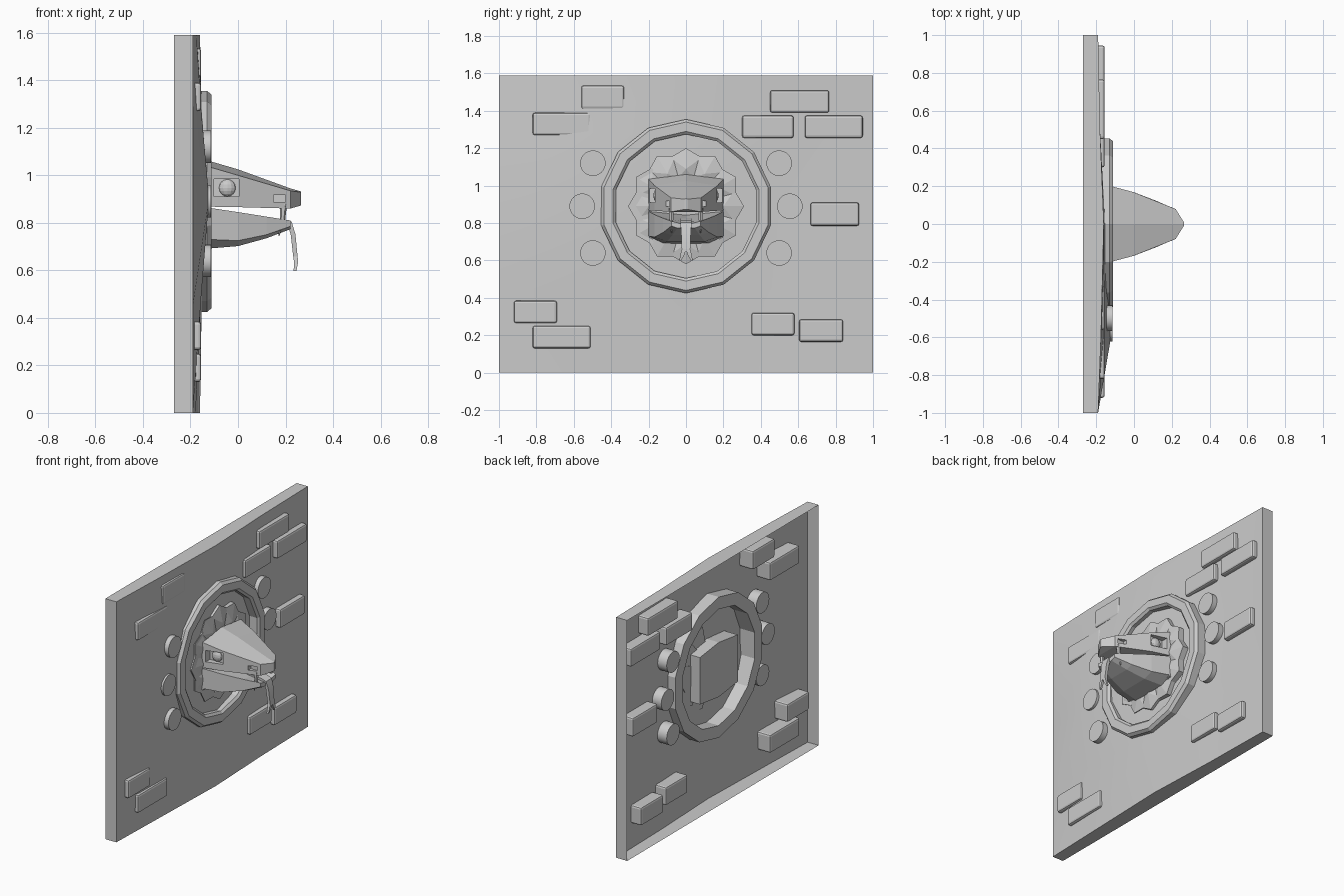
import bpy, bmesh, math
from mathutils import Vector

if "Cube" in bpy.data.objects:
    bpy.data.objects.remove(bpy.data.objects["Cube"])


def make(name, verts, faces, smooth=None, bevel=0):
    me = bpy.data.meshes.new(name)
    me.from_pydata(verts, [], faces)
    bm = bmesh.new()
    bm.from_mesh(me)
    bmesh.ops.recalc_face_normals(bm, faces=bm.faces)
    bm.to_mesh(me)
    bm.free()
    ob = bpy.data.objects.new(name, me)
    bpy.context.collection.objects.link(ob)
    if bevel:
        m = ob.modifiers.new("Bevel", 'BEVEL')
        m.width, m.segments = bevel, 2
    if smooth:
        bpy.ops.object.select_all(action='DESELECT')
        ob.select_set(True)
        bpy.context.view_layer.objects.active = ob
        bpy.ops.object.shade_smooth_by_angle(angle=math.radians(smooth))
    return ob


def loft(name, rings, closed=False, **kw):
    """Skin a list of equal rings; cap the ends unless the rings form a loop."""
    n, k = len(rings[0]), len(rings)
    faces = [(i * n + j, i * n + (j + 1) % n, (i + 1) % k * n + (j + 1) % n, (i + 1) % k * n + j)
             for i in range(k if closed else k - 1) for j in range(n)]
    if not closed:
        faces += [tuple(range(n)), tuple(range((k - 1) * n, k * n))]
    return make(name, [p for r in rings for p in r], faces, **kw)


def box(name, x0, x1, y0, y1, z0, z1, **kw):
    return loft(name, [[(x, y0, z0), (x, y1, z0), (x, y1, z1), (x, y0, z1)] for x in (x0, x1)], **kw)


def mirrored(x, half):
    """Symmetric cross-section ring from a half profile running top centre to bottom centre."""
    return [(x, y, z) for y, z in half] + [(x, -y, z) for y, z in half[-2:0:-1]]


CZ = 0.89
BACK = -0.27

# Wall: open-backed uneven slab
ys = [-1, -.6, 0, .5, 1]
zs = [0, .45, .9, 1.28, 1.59]
depth = [[-.19] * 5,
         [-.178, -.158, -.122, -.155, -.175],
         [-.16, -.153, -.148, -.153, -.16],
         [-.18, -.185, -.19, -.188, -.18],
         [-.19] * 5]
verts = [(depth[i][j], ys[i], zs[j]) for i in range(5) for j in range(5)]
faces = [(i * 5 + j, i * 5 + j + 1, i * 5 + j + 6, i * 5 + j + 5) for i in range(4) for j in range(4)]
edge = [i * 5 for i in range(5)] + [20 + j for j in range(1, 5)] + \
       [i * 5 + 4 for i in (3, 2, 1, 0)] + [3, 2, 1]
verts += [(BACK, verts[e][1], verts[e][2]) for e in edge]
faces += [(edge[i], edge[(i + 1) % 16], 25 + (i + 1) % 16, 25 + i) for i in range(16)]
make("wall", verts, faces, smooth=30)

# Raised bricks
for b in [(-.56, -.33, 1.41, 1.535), (-.82, -.51, 1.27, 1.39), (.45, .765, 1.39, 1.51),
          (.30, .575, 1.255, 1.375), (.635, .945, 1.255, 1.375), (.665, .925, .785, .91),
          (.35, .58, .20, .32), (.605, .84, .165, .285), (-.92, -.69, .265, .385),
          (-.82, -.51, .13, .25)]:
    box("brick", -.26, -.155, *b, bevel=.012)

# Round studs beside the ring
for side, front in ((-1, -.113), (1, -.155)):
    for y, z in ((.498, 1.12), (.555, .89), (.498, .64)):
        loft("stud", [[(x, side * y + .068 * math.cos(a * math.tau / 32), z + .068 * math.sin(a * math.tau / 32))
                       for a in range(32)] for x in (front - .1, front)], smooth=30)

# Fourteen-sided stone ring
prof = [(.465, -.24), (.465, -.13), (.45, -.112), (.40, -.112), (.385, -.125), (.385, -.24)]
loft("ring", [[(x, r * math.sin(a * math.tau / 14), CZ + r * math.cos(a * math.tau / 14)) for r, x in prof]
              for a in range(14)], closed=True)

# Faceted petals around the neck
for k in range(12):
    a = k * math.tau / 12
    s, c = math.sin(a), math.cos(a)
    place = lambda x, t, r: (x, t * c + r * s, CZ - t * s + r * c)
    outline = [(0, .31), (.085, .26), (.05, .14), (-.05, .14), (-.085, .26)]
    back = -.15 - .025 * s
    verts = [place(x, t, r) for x in (back, -.133) for t, r in outline] + [place(-.112, 0, .2)]
    faces = [(i, (i + 1) % 5, 5 + (i + 1) % 5, 5 + i) for i in range(5)]
    faces += [(5 + i, 5 + (i + 1) % 5, 10) for i in range(5)] + [(4, 3, 2, 1, 0)]
    make("petal", verts, faces)

# Neck block running through the wall
loft("neck", [mirrored(x, [(0, 1.055), (.198, 1.03), (.198, .72), (0, .695)]) for x in (-.24, -.115)])

# Upper head
head = loft("upper_head", [mirrored(x, [(0, zt), (w, ze), (w, zb), (0, zb)]) for x, w, zt, ze, zb in [
    (-.12, .2, 1.06, 1.035, .868), (0, .168, 1.025, 1.0, .866),
    (.22, .08, .945, .935, .86), (.265, .008, .932, .928, .873)]])

# Eye sockets and nostrils cut from the head
for side in (-1, 1):
    for x0, x1, ya, z0, z1 in ((-.1, .005, .15, .91, .985), (.15, .2, .08, .888, .918)):
        cutter = box("cutter", x0, x1, *sorted((side * ya, side * .3)), z0, z1)
        m = head.modifiers.new("Cut", 'BOOLEAN')
        m.operation, m.solver, m.object = 'DIFFERENCE', 'EXACT', cutter
        bpy.context.view_layer.objects.active = head
        bpy.ops.object.modifier_apply(modifier=m.name)
        bpy.data.objects.remove(cutter)

# Eyes
for side in (-1, 1):
    bpy.ops.mesh.primitive_uv_sphere_add(segments=12, ring_count=8, radius=1, location=(-.045, side * .152, .947))
    eye = bpy.context.object
    eye.name = "eye"
    eye.scale = (.035, .022, .036)

# Lower jaw with a hollowed top
loft("lower_jaw", [mirrored(x, [(0, zt - .02), (w, zt), (w, ze), (w * .6, zb), (0, zb)]) for x, w, zt, ze, zb in [
    (-.12, .2, .863, .73, .692), (0, .168, .845, .725, .702),
    (.12, .122, .826, .75, .735), (.22, .078, .81, .785, .773)]])

# Fangs
for side in (-1, 1):
    loft("fang", [[(x + r * math.cos(a * math.tau / 6), side * .078 + r * math.sin(a * math.tau / 6), z)
                   for a in range(6)] for x, z, r in ((.192, .88, .015), (.187, .81, .011), (.172, .745, .002))])


# Forked tongue draped over the jaw
def strip(name, path):
    rings = []
    for i, (x, y, z, w, t) in enumerate(path):
        p, q = path[max(i - 1, 0)], path[min(i + 1, len(path) - 1)]
        d = Vector((q[0] - p[0], 0, q[2] - p[2])).normalized()
        n = Vector((-d.z, 0, d.x)) * t
        o = Vector((x, y, z))
        rings.append([o + n + Vector((0, w, 0)), o + n - Vector((0, w, 0)),
                      o - n - Vector((0, w, 0)), o - n + Vector((0, w, 0))])
    loft(name, rings, smooth=30)


strip("tongue", [(-.05, 0, .822, .03, .008), (.19, 0, .806, .03, .01), (.218, 0, .798, .03, .01),
                 (.232, 0, .75, .026, .01), (.243, 0, .645, .022, .009)])
for side in (-1, 1):
    strip("tongue_tip", [(.242, side * .011, .66, .011, .009), (.244, side * .02, .63, .011, .008),
                         (.24, side * .032, .597, .004, .006)])
